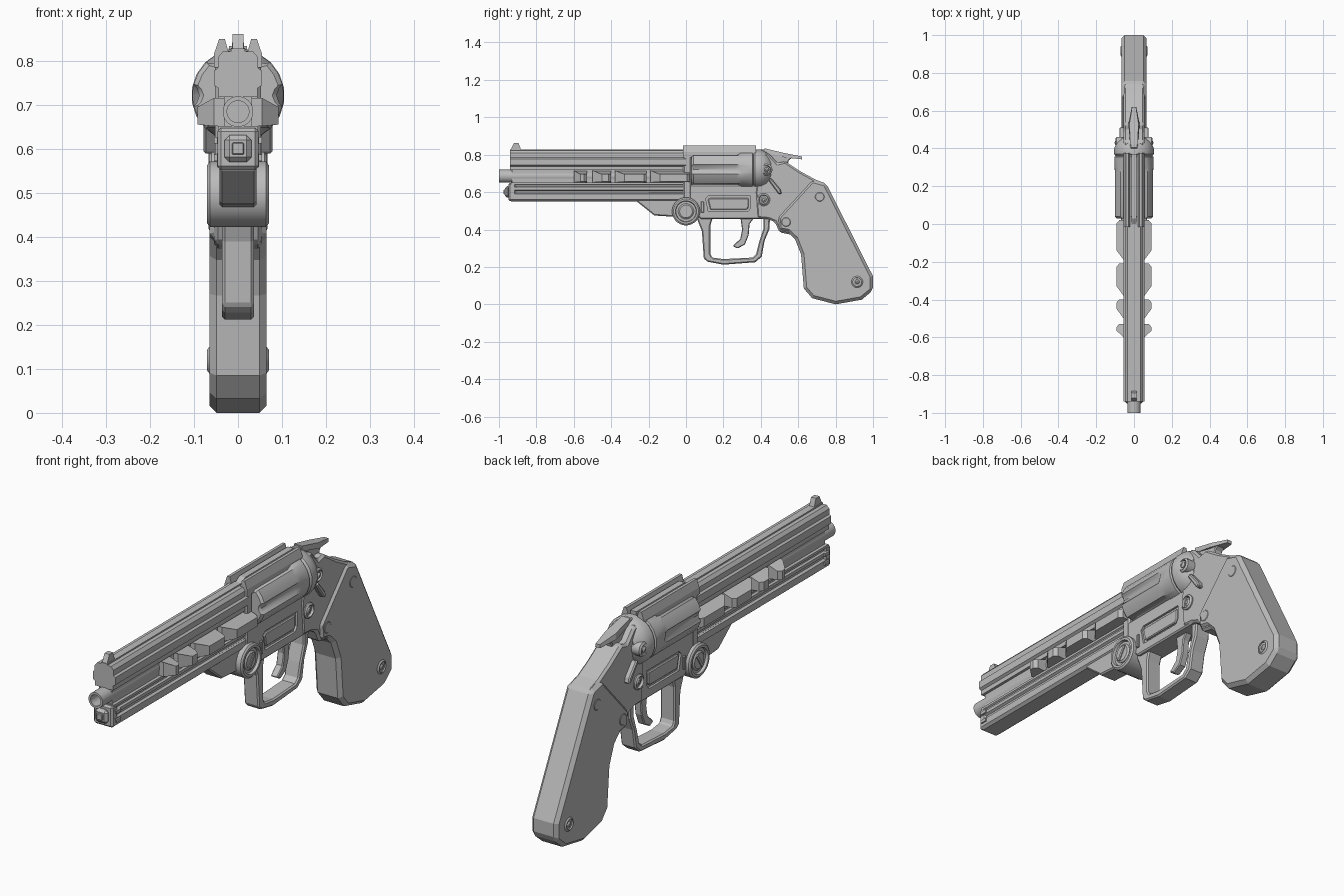
import bpy, bmesh, math
from mathutils import Vector

if "Cube" in bpy.data.objects:
    bpy.data.objects.remove(bpy.data.objects["Cube"])

steel = bpy.data.materials.new("grey_steel")
steel.use_nodes = True
GREY = (0.5, 0.5, 0.5, 1)
steel.diffuse_color = GREY
steel.node_tree.nodes["Principled BSDF"].inputs["Base Color"].default_value = GREY


def place(axis, u, v, w):
    """Profile point (u, v) at depth w along the chosen axis."""
    return {"x": (w, u, v), "y": (u, w, v), "z": (u, v, w)}[axis]


def solid(name, rings, bevel=0.0, smooth=False):
    """Closed solid through matching rings of points."""
    bm = bmesh.new()
    loops = [[bm.verts.new(p) for p in ring] for ring in rings]
    for a, b in zip(loops, loops[1:]):
        for i in range(len(a)):
            j = (i + 1) % len(a)
            bm.faces.new((a[i], a[j], b[j], b[i]))
    bm.faces.new(loops[0][::-1])
    bm.faces.new(loops[-1])
    bmesh.ops.recalc_face_normals(bm, faces=bm.faces)
    mesh = bpy.data.meshes.new(name)
    bm.to_mesh(mesh)
    bm.free()
    mesh.materials.append(steel)
    ob = bpy.data.objects.new(name, mesh)
    bpy.context.collection.objects.link(ob)
    if bevel:
        mod = ob.modifiers.new("Bevel", "BEVEL")
        mod.width = bevel
        mod.segments = 1
        mod.limit_method = "ANGLE"
        mod.angle_limit = math.radians(40)
    if smooth:
        bpy.ops.object.select_all(action="DESELECT")
        ob.select_set(True)
        bpy.context.view_layer.objects.active = ob
        bpy.ops.object.shade_smooth_by_angle(angle=math.radians(35))
    return ob


def prism(name, pts, axis, a, b, bevel=0.0):
    return solid(name, [[place(axis, u, v, w) for u, v in pts] for w in (a, b)], bevel)


def slab(name, pts, half, bevel=0.0):
    return prism(name, pts, "x", -half, half, bevel)


def lathe(name, axis, centre, profile, sides=16, smooth=True):
    """Turned part from (depth, radius) pairs."""
    cu, cv = centre
    turn = [2 * math.pi * (i + 0.5) / sides for i in range(sides)]
    return solid(name, [[place(axis, cu + r * math.cos(t), cv + r * math.sin(t), w)
                         for t in turn] for w, r in profile], 0, smooth)


def symmetric(half):
    """Complete a right-half (x, z) section."""
    return half + [(-x, z) for x, z in reversed(half)]


def box(name, x0, x1, y0, y1, z0, z1, bevel=0.0):
    return prism(name, [(x0, y0), (x1, y0), (x1, y1), (x0, y1)], "z", z0, z1, bevel)


def cut(target, cutter):
    cutter.hide_render = True
    cutter.hide_viewport = True
    cutter.display_type = "WIRE"
    mod = target.modifiers.new("Cut", "BOOLEAN")
    mod.operation = "DIFFERENCE"
    mod.object = cutter
    mod.solver = "EXACT"


# Barrel group: grooved rib, tube, grooved underlug
prism("upper_barrel_rib", symmetric([
    (.044, .718), (.044, .738), (.055, .745), (.055, .778), (.046, .784),
    (.046, .808), (.034, .822), (.016, .822), (.016, .828)]), "y", -.94, 0)
muzzle = lathe("barrel_tube", "y", (0, .685),
               [(0, .035), (-1, .035), (-1, .025), (-.9, .025)], 20)
box("barrel_web", -.032, .032, -.93, 0, .63, .73)
prism("underlug", symmetric([
    (.036, .55), (.048, .56), (.048, .59), (.038, .596), (.038, .606), (.048, .612),
    (.048, .626), (.04, .631), (.04, .638), (.046, .642), (.046, .652)]), "y", -.935, .02)
box("underlug_cap", -.047, .047, -.95, -.91, .553, .648, .008)
box("ejector_knob", -.031, .031, -.968, -.94, .57, .632, .012)
box("ejector_tip", -.014, .014, -.975, -.96, .587, .615, .003)
for s in (-1, 1):
    for z in (.58, .62):
        box("underlug_tab", s * .04, s * .055, -.93, -.90, z - .007, z + .007)
slab("front_sight", [(-.94, .82), (-.92, .862), (-.895, .862), (-.88, .82)], .012)

# Swept side fins along the barrel
for s in (-1, 1):
    for back, front in ((.02, -.19), (-.21, -.38), (-.40, -.50), (-.53, -.60)):
        mid = front + min(.05, (back - front) * .5)
        plan = [(.02, back), (.078, back), (.092, back - .015), (.092, mid),
                (.055, front), (.02, front)]
        low, high = [], []
        for x, y in plan:
            taper = .012 if x > .07 else 0
            low.append((s * x, y, .652 + taper * .3))
            high.append((s * x, y, .716 - taper * 1.7))
        solid("side_fin", [low, high])

# Frame around the cylinder
slab("front_wedge", [(-.27, .555), (-.17, .475), (.06, .46), (.06, .6), (-.2, .6)], .042, .006)
box("frame_front_wall", -.052, .052, -.015, .03, .53, .82, .008)
prism("top_strap", [
    (-.055, .785), (.055, .785), (.055, .815), (.043, .85), (.03, .85), (.022, .822),
    (-.022, .822), (-.03, .85), (-.043, .85), (-.055, .815)], "y", -.015, .375)
slab("sight_ramp", [(-.005, .82), (.03, .842), (.37, .842), (.37, .82)], .014)
frame = slab("lower_frame", [(0, .64), (.40, .64), (.46, .60), (.46, .455), (.08, .455),
                             (.04, .49), (0, .50)], .05, .006)
panel = [(.12, .495), (.33, .495), (.345, .515), (.345, .58), (.12, .58), (.105, .565)]
for s in (-1, 1):
    cut(frame, prism("panel_cutter", panel, "x", s * .04, s * .08))
    prism("frame_panel", [(.13, .507), (.325, .507), (.335, .52), (.335, .568), (.125, .568),
                          (.117, .56)], "x", s * .03, s * .049, .004)
    box("frame_latch", s * .04, s * .058, .08, .096, .49, .55, .003)
slab("rear_frame", [
    (.37, .60), (.40, .81), (.44, .81), (.49, .755), (.53, .765), (.61, .712), (.69, .668),
    (.75, .645), (.80, .50), (.62, .36), (.50, .385), (.475, .44), (.44, .455), (.38, .46)],
    .055, .01)

# Fluted cylinder and recoil shield
AXIS_Z, R = .722, .104
outline = []
for i in range(6):
    for deg, depth in ((-16, 0), (0, 0), (16, 0), (20, .009), (30, .016), (40, .009)):
        outline.append((math.radians(60 * i + 30 + deg), depth))


def drum_ring(y, radius, flute):
    return [((radius - d * flute) * math.cos(t), y, AXIS_Z + (radius - d * flute) * math.sin(t))
            for t, d in outline]


solid("cylinder", [drum_ring(.03, R - .01, 1), drum_ring(.04, R, 1), drum_ring(.27, R, 1),
                   drum_ring(.295, R, 0), drum_ring(.355, R, 0), drum_ring(.36, R - .008, 0)], 0, True)
lathe("recoil_shield", "y", (0, AXIS_Z),
      [(.36, .098), (.37, .106), (.40, .106), (.43, .094), (.455, .065)], 20)

# Hammer with a flared spur
slab("hammer", [(.40, .80), (.40, .83), (.46, .823), (.53, .803), (.575, .79), (.55, .77),
                (.535, .72), (.47, .70)], .02, .004)
solid("hammer_spur", [
    [(-.02, .42, .81), (.02, .42, .81), (.02, .42, .834), (-.02, .42, .834)],
    [(-.03, .53, .785), (.03, .53, .785), (.024, .53, .808), (-.024, .53, .808)],
    [(-.012, .62, .775), (.012, .62, .775), (.01, .62, .79), (-.01, .62, .79)]])

# Trigger and its guard
slab("trigger_guard", [
    (.05, .48), (.085, .39), (.095, .245), (.115, .228), (.20, .212), (.37, .225), (.405, .255),
    (.42, .34), (.445, .40), (.45, .47), (.415, .47), (.413, .40), (.39, .33), (.375, .268),
    (.355, .25), (.20, .242), (.14, .25), (.13, .27), (.13, .42), (.145, .47)], .036, .006)
slab("trigger", [(.29, .47), (.30, .40), (.29, .35), (.25, .312), (.275, .298), (.315, .32),
                 (.335, .37), (.34, .43), (.37, .47)], .017, .004)

# Grip
slab("grip", [
    (.487, .465), (.674, .668), (.749, .647), (1.0, .15), (1.0, .075), (.94, .025), (.80, 0),
    (.674, .033), (.63, .085), (.615, .267), (.583, .348), (.545, .385), (.495, .395)],
    .065, .016)

# Round fasteners, mirrored to both sides
def stud(name, y, z, radius, x0, x1, rim=0.0, sides=16):
    for s in (-1, 1):
        prof = [(s * x0, radius), (s * (x1 - .006), radius), (s * x1, radius - .008)]
        if rim:
            prof += [(s * x1, radius - rim), (s * (x1 - .012), radius - rim - .003)]
        lathe(name, "x", (y, z), prof, sides)


stud("pivot_bolt", 0, .497, .075, 0, .07, .018, 24)
stud("pivot_bolt_core", 0, .497, .042, .03, .066, 0, 20)
for s in (-1, 1):
    prism("bolt_slot_bar", [(-.024, .471), (-.014, .465), (.024, .523), (.014, .529)],
          "x", s * .06, s * .07)
stud("frame_screw", .415, .56, .034, .04, .066, .008)
stud("frame_screw_core", .415, .56, .015, .04, .062)
stud("grip_screw", .915, .12, .031, .05, .071, .007)
stud("grip_screw_core", .915, .12, .014, .05, .07)
stud("upper_grip_pin", .715, .575, .03, .05, .067)
stud("lower_grip_pin", .535, .44, .03, .05, .067)
stud("shield_screw", .43, .72, .032, .05, .098, .009)
stud("shield_screw_core", .43, .72, .013, .05, .102)

# Release levers
for s in (-1, 1):
    prism("release_lever", [(.44, .665), (.455, .675), (.505, .615), (.512, .59), (.495, .59)],
          "x", s * .05, s * .078, .005)
